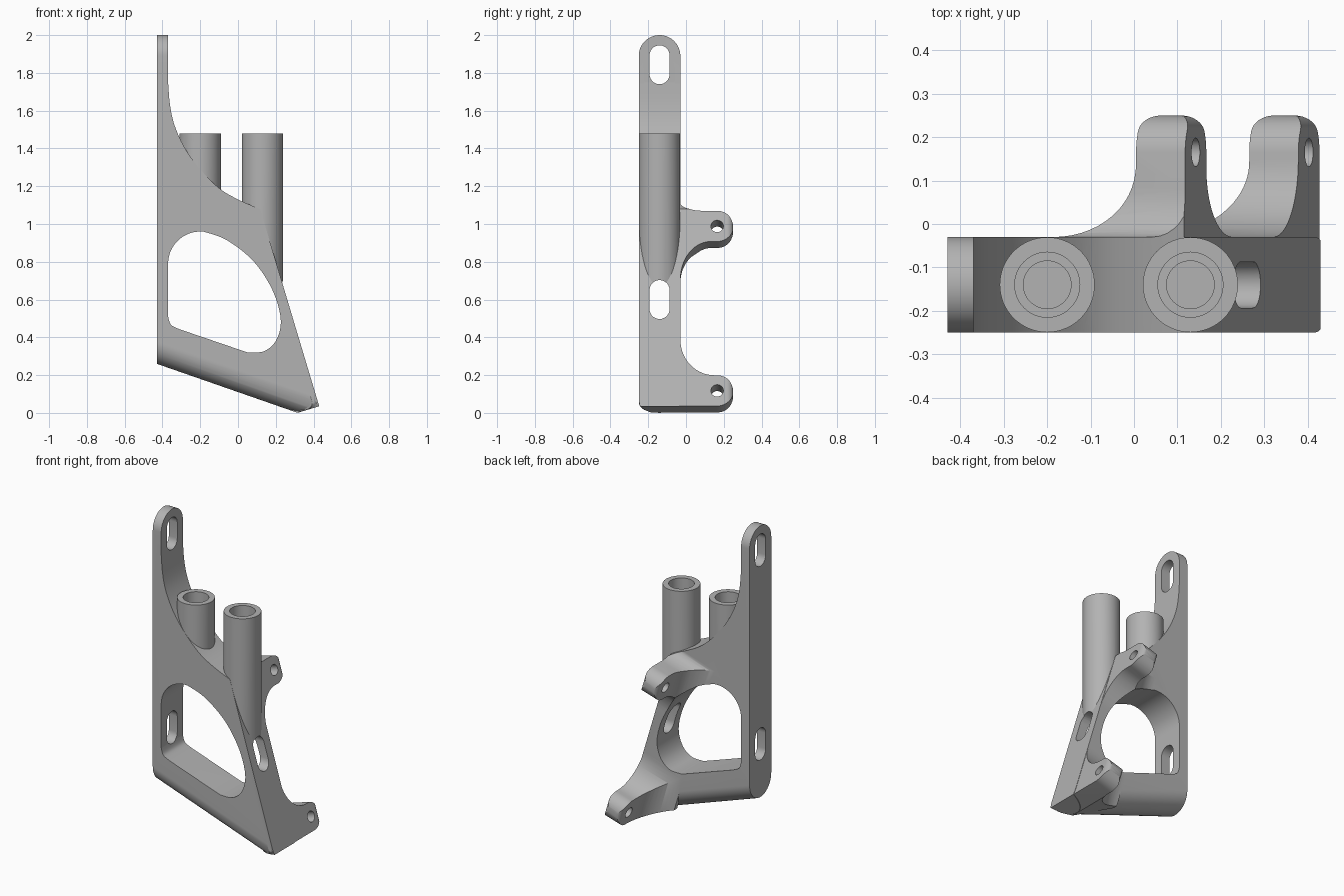
import bpy, bmesh, math
from mathutils import Vector

cube = bpy.data.objects.get("Cube")
if cube:
    bpy.data.objects.remove(cube)

grey = bpy.data.materials.new("plain grey")
grey.use_nodes = True
COLOUR = (0.45, 0.45, 0.45, 1)
grey.diffuse_color = COLOUR
grey.node_tree.nodes["Principled BSDF"].inputs["Base Color"].default_value = COLOUR

X, Y, Z = Vector((1, 0, 0)), Vector((0, 1, 0)), Vector((0, 0, 1))
FRONT, BACK, MID = -0.25, -0.03, -0.14        # plate depth
HALF = 0.11

# Frame of the slanted wall: OUT points outward, UP runs along the slope
UP = Vector((-0.287, 0, 0.958)).normalized()
OUT = Vector((UP.z, 0, -UP.x))
CORNER = Vector((0.43, 0, 0.035))


def prism(name, pts, a, b, n, d0, d1, origin=Vector()):
    """Extrude a 2D outline lying on axes a, b along n."""
    bm = bmesh.new()
    rings = [[bm.verts.new(origin + a * p + b * q + n * d) for p, q in pts] for d in (d0, d1)]
    bm.faces.new(rings[0])
    bm.faces.new(rings[1][::-1])
    for i in range(len(pts)):
        j = (i + 1) % len(pts)
        bm.faces.new((rings[0][i], rings[1][i], rings[1][j], rings[0][j]))
    bmesh.ops.recalc_face_normals(bm, faces=bm.faces)
    mesh = bpy.data.meshes.new(name)
    bm.to_mesh(mesh)
    bm.free()
    mesh.materials.append(grey)
    ob = bpy.data.objects.new(name, mesh)
    bpy.context.collection.objects.link(ob)
    return ob


def combine(ob, other, op):
    mod = ob.modifiers.new(op, "BOOLEAN")
    mod.operation, mod.object, mod.solver = op, other, "EXACT"
    bpy.context.view_layer.objects.active = ob
    bpy.ops.object.modifier_apply(modifier=mod.name)
    bpy.data.objects.remove(other)


def arc(cx, cy, rx, ry, start, end, n=14):
    angles = [math.radians(start + (end - start) * i / n) for i in range(n + 1)]
    return [(cx + rx * math.cos(t), cy + ry * math.sin(t)) for t in angles]


def circle(cx, cy, r, n=48):
    return arc(cx, cy, r, r, 0, 360, n)[:-1]


def spline(pts, n=6):
    """Smooth curve through the given points."""
    p = [Vector(v) for v in [pts[0]] + pts + [pts[-1]]]
    out = []
    for a, b, c, d in zip(p, p[1:], p[2:], p[3:]):
        for i in range(n):
            t = i / n
            out.append(tuple(0.5 * (2 * b + (c - a) * t + (2 * a - 5 * b + 4 * c - d) * t ** 2
                                    + (3 * b - a - 3 * c + d) * t ** 3)))
    return out + [pts[-1]]


# Front outline shared by the plate and the arm block
foot = CORNER - OUT * 0.12
peak = CORNER + UP * 1.09
outline = [(-0.43, 0.26), (foot.x, foot.z), (CORNER.x, CORNER.z)]
outline += spline([(peak.x, peak.z), (0.0, 1.13), (-0.1, 1.19), (-0.2, 1.29), (-0.28, 1.4),
                   (-0.335, 1.52), (-0.36, 1.63), (-0.37, 1.75)])
outline += [(-0.37, 2.0), (-0.43, 2.0)]

# Plate with a rounded upper end and a full-round bottom edge
bracket = prism("bracket", outline, X, Z, Y, FRONT, BACK)
upper_end = [(FRONT - 0.0, -0.2), (BACK, -0.2)] + arc(MID, 2 - HALF, HALF, HALF, 0, 180, 32)
combine(bracket, prism("end_shape", upper_end, Y, Z, X, -1, 1), "INTERSECT")
along = (foot - Vector((-0.43, 0, 0.26))).normalized()
rise = Vector((-along.z, 0, along.x))
round_bottom = [(BACK, 3), (FRONT, 3)] + arc(MID, HALF, HALF, HALF, 180, 360, 32)
combine(bracket, prism("bottom_shape", round_bottom, Y, rise, along, -2, 2,
                       Vector((-0.43, 0, 0.26))), "INTERSECT")

# Arm block: side profile with two lugs, crossed with a flared thickness profile
R, LUG_Y, LOW, HIGH = 0.085, 0.165, 0.087, 0.996
side = arc(FRONT + 0.03, 0.032, 0.03, 0.03, 180, 270, 8)
side += arc(LUG_Y, LOW, R, R, -90, 90, 24)
side += arc(0.15, 0.37, 0.18, 0.37 - LOW - R, 270, 180)
side += arc(0.13, 0.7, 0.16, HIGH - R - 0.7, 180, 90)
side += arc(LUG_Y, HIGH, R, R, -90, 90, 24)
side += arc(0.08, HIGH + R + 0.06, 0.11, 0.06, 270, 180, 8)
side += [(FRONT, HIGH + R + 0.06)]
arms = prism("arms", side, Y, UP, OUT, -0.5, 0.1, CORNER)
flare = [(-0.03, FRONT)] + arc(-0.022, FRONT + 0.02, 0.02, 0.02, 270, 360, 8)
flare += arc(-0.037, 0.215, 0.035, 0.035, 0, 90, 8)
flare += arc(-0.085, 0.215, 0.035, 0.035, 90, 180, 8)
flare += arc(-0.3, 0.14, 0.18, 0.17, 0, -90) + [(-0.3, -0.06)]
combine(arms, prism("flare_shape", flare, OUT, Y, UP, -0.5, 2, CORNER), "INTERSECT")
combine(arms, prism("outline_shape", outline, X, Z, Y, -0.4, 0.4), "INTERSECT")
combine(bracket, arms, "UNION")

# Two upright tubes
TOP = 1.48
for x, bottom in ((-0.2, 1.05), (0.13, 0.6)):
    combine(bracket, prism("tube", circle(x, MID, 0.1095, 64), X, Y, Z, bottom, TOP), "UNION")

# Large window
window = [(-0.37, 0.51)] + arc(-0.2, 0.79, 0.17, 0.17, 180, 90, 16)
window += spline([(-0.18, 0.959), (-0.06, 0.915), (0.08, 0.805), (0.18, 0.655), (0.226, 0.5),
                  (0.205, 0.39), (0.14, 0.327), (0.05, 0.32)])
window += spline([(-0.31, 0.443), (-0.355, 0.467), (-0.37, 0.51)])[:-1]
combine(bracket, prism("window_cut", window, X, Z, Y, -0.5, 0.5), "DIFFERENCE")

# Stepped tube bores
for x in (-0.2, 0.13):
    for radius, floor in ((0.075, 1.18), (0.055, 1.12)):
        combine(bracket, prism("bore_cut", circle(x, MID, radius), X, Y, Z, floor, 1.6), "DIFFERENCE")

# Mounting slots, the lower one running through both side walls
for z in (0.6, 1.843):
    slot = arc(MID, z + 0.05, 0.053, 0.053, 0, 180) + arc(MID, z - 0.05, 0.053, 0.053, 180, 360)
    combine(bracket, prism("slot_cut", slot, Y, Z, X, -0.6, 0.6), "DIFFERENCE")

# Lug holes square to the slanted wall
for s in (LOW, HIGH):
    combine(bracket, prism("lug_hole_cut", circle(LUG_Y, s, 0.033, 32), Y, UP, OUT, -0.4, 0.2, CORNER),
            "DIFFERENCE")

bpy.ops.object.select_all(action="DESELECT")
bracket.select_set(True)
bpy.context.view_layer.objects.active = bracket
bpy.ops.object.shade_smooth_by_angle(angle=math.radians(30))
